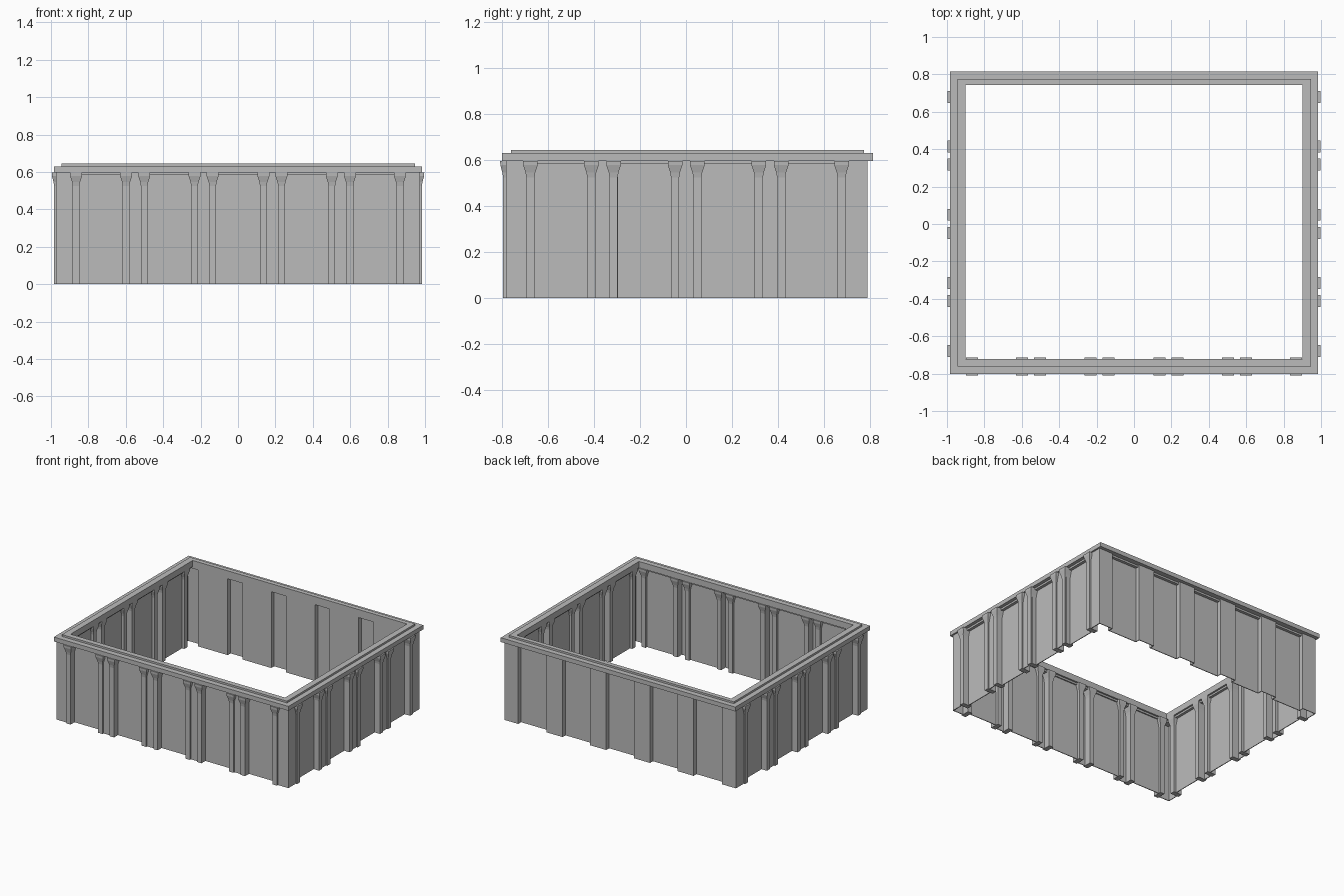
import bpy, bmesh
from mathutils import Vector

cube = bpy.data.objects.get("Cube")
if cube:
    bpy.data.objects.remove(cube)

stone = bpy.data.materials.new("grey_stone")
stone.use_nodes = True
GREY = (0.5, 0.5, 0.5, 1)
stone.diffuse_color = GREY
stone.node_tree.nodes["Principled BSDF"].inputs["Base Color"].default_value = GREY

HX, FRONT, BACK = 0.973, -0.785, 0.79      # outer faces of the piers
RECESS, PIER = 0.035, 0.067                # panel setback, pier half width
CORNER_X, CORNER_Y = 0.856, 0.66           # where corner piers end
X_PIERS = [-0.55, -0.184, 0.184, 0.55]
Y_PIERS = [-0.364, 0.001, 0.366]
WALL_TOP, RIM_Z = 0.6, 0.597


def finish(name, bm):
    bmesh.ops.recalc_face_normals(bm, faces=bm.faces)
    mesh = bpy.data.meshes.new(name)
    bm.to_mesh(mesh)
    bm.free()
    mesh.materials.append(stone)
    obj = bpy.data.objects.new(name, mesh)
    bpy.context.collection.objects.link(obj)
    return obj


def loft(bm, rings):
    """Skin closed rings of points and cap both ends."""
    rings = [[bm.verts.new(p) for p in ring] for ring in rings]
    n = len(rings[0])
    for a, b in zip(rings, rings[1:]):
        for i in range(n):
            j = (i + 1) % n
            bm.faces.new((a[i], a[j], b[j], b[i]))
    bm.faces.new(rings[0])
    bm.faces.new(rings[-1])


def rect(x0, x1, y0, y1, z):
    return [Vector(p) for p in ((x0, y0, z), (x1, y0, z), (x1, y1, z), (x0, y1, z))]


# Folded sheet wall: piers stand out, panels are set back
def wall_run(piers, corner):
    """Positions along one wall, with the setback at each."""
    run = [(-corner, 0), (-corner, RECESS)]
    for c in piers:
        run += [(c - PIER, RECESS), (c - PIER, 0), (c + PIER, 0), (c + PIER, RECESS)]
    return run + [(corner, RECESS), (corner, 0)]


along_x = wall_run(X_PIERS, CORNER_X)
along_y = wall_run(Y_PIERS, CORNER_Y)
outline = [(-HX, FRONT)] + [(u, FRONT + d) for u, d in along_x]
outline += [(HX, FRONT)] + [(HX - d, u) for u, d in along_y]
outline += [(HX, BACK)] + [(u, BACK - d) for u, d in reversed(along_x)]
outline += [(-HX, BACK)] + [(-HX + d, u) for u, d in reversed(along_y)]

bm = bmesh.new()
low = [bm.verts.new((x, y, 0)) for x, y in outline]
high = [bm.verts.new((x, y, WALL_TOP)) for x, y in outline]
for i in range(len(outline)):
    j = (i + 1) % len(outline)
    bm.faces.new((low[i], low[j], high[j], high[i]))
walls = finish("folded_walls", bm)
thick = walls.modifiers.new("thickness", "SOLIDIFY")
thick.thickness = 0.008
thick.offset = -1


# Rectangular frames of the rim
def frame(name, outer, inner, z0, z1):
    bm = bmesh.new()
    loops = [[bm.verts.new(p) for p in rect(*r, z)]
             for r, z in ((outer, z0), (outer, z1), (inner, z1), (inner, z0))]
    for k in range(4):
        a, b = loops[k], loops[(k + 1) % 4]
        for i in range(4):
            j = (i + 1) % 4
            bm.faces.new((a[i], a[j], b[j], b[i]))
    return finish(name, bm)


opening = (-0.9, 0.9, -0.722, 0.742)
frame("rim", (-0.985, 0.985, -0.802, 0.815), opening, RIM_Z, 0.63)
frame("rim_lip", (-0.945, 0.945, -0.762, 0.776), opening, 0.63, 0.644)
frame("under_rim_moulding", (-0.96, 0.96, -0.773, 0.777),
      (-0.913, 0.913, -0.735, 0.742), 0.583, RIM_Z)

# Columns with flared heads, passing through the front and side walls
# (height, half width, half depth)
COLUMN = [(0, 0.018, 0.035), (0.525, 0.018, 0.035), (0.545, 0.021, 0.038),
          (0.578, 0.032, 0.047), (RIM_Z, 0.032, 0.048)]


def columns(name, places, wall_mid, runs_along_x):
    bm = bmesh.new()
    for u in places:
        rings = []
        for z, w, d in COLUMN:
            a, b = (u - w, u + w), (wall_mid - d, wall_mid + d)
            rings.append(rect(*a, *b, z) if runs_along_x else rect(*b, *a, z))
        loft(bm, rings)
    finish(name, bm)


def paired(piers, end):
    return [-end, end] + [c + s * 0.0485 for c in piers for s in (-1, 1)]


columns("front_columns", paired(X_PIERS, 0.866), -0.762, True)
columns("left_columns", paired(Y_PIERS, 0.678), 0.948, False)
columns("right_columns", paired(Y_PIERS, 0.678), -0.948, False)
